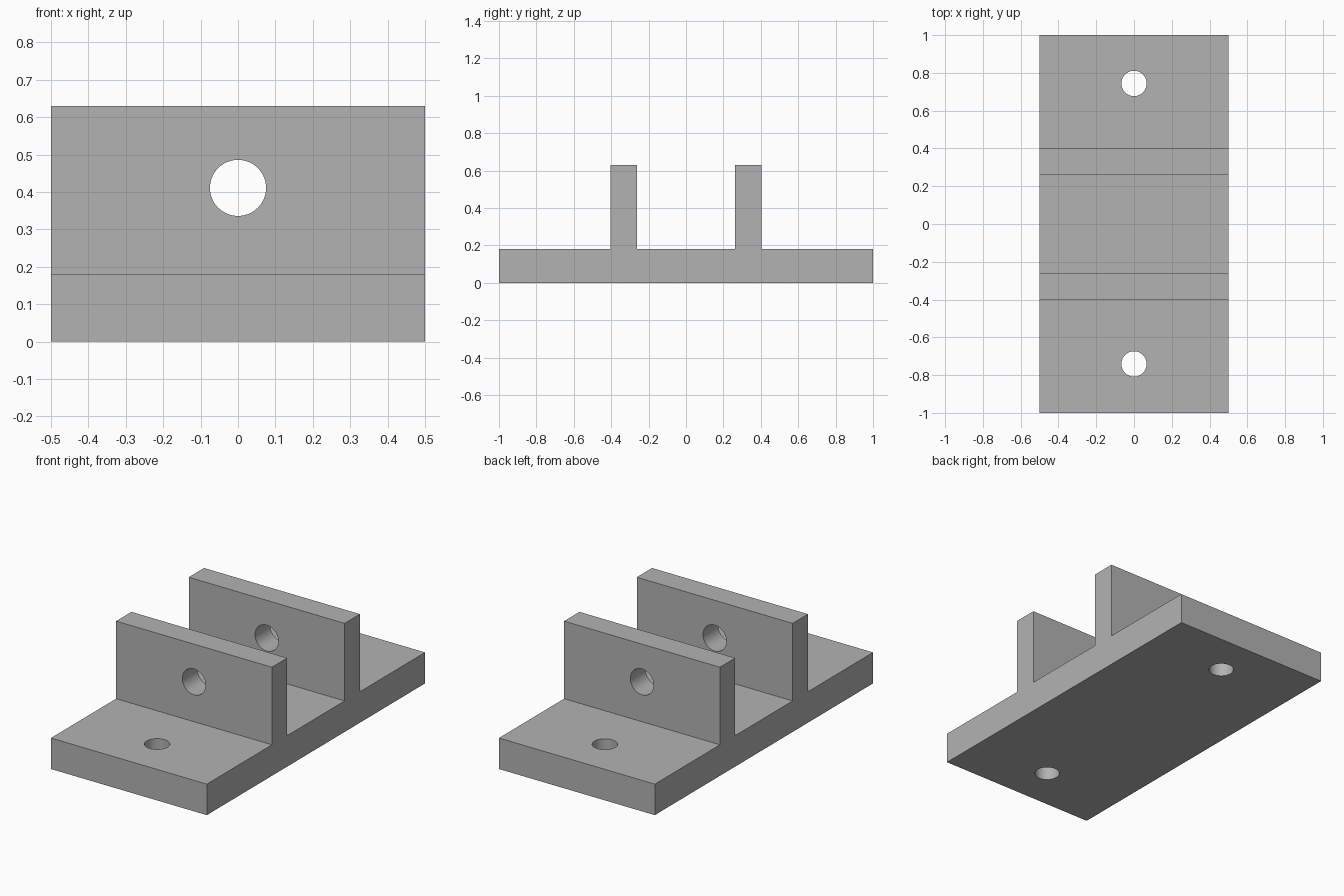
import bpy, bmesh, math

if "Cube" in bpy.data.objects:
    bpy.data.objects.remove(bpy.data.objects["Cube"])

grey = bpy.data.materials.new("plain grey")
grey.diffuse_color = (0.45, 0.45, 0.45, 1)
grey.use_nodes = True
grey.node_tree.nodes["Principled BSDF"].inputs["Base Color"].default_value = grey.diffuse_color

BASE_TOP, WALL_TOP, HALF_WIDTH = 0.18, 0.63, 0.5

# Bracket body: side profile (y, z) extruded across x
profile = [(-1, 0), (1, 0), (1, BASE_TOP),
           (0.403, BASE_TOP), (0.403, WALL_TOP), (0.263, WALL_TOP), (0.263, BASE_TOP),
           (-0.263, BASE_TOP), (-0.263, WALL_TOP), (-0.403, WALL_TOP), (-0.403, BASE_TOP),
           (-1, BASE_TOP)]
bm = bmesh.new()
face = bm.faces.new([bm.verts.new((-HALF_WIDTH, y, z)) for y, z in profile])
ext = bmesh.ops.extrude_face_region(bm, geom=[face])
bmesh.ops.translate(bm, vec=(2 * HALF_WIDTH, 0, 0),
                    verts=[g for g in ext["geom"] if isinstance(g, bmesh.types.BMVert)])
bmesh.ops.recalc_face_normals(bm, faces=bm.faces)
mesh = bpy.data.meshes.new("bracket")
bm.to_mesh(mesh)
bm.free()
mesh.materials.append(grey)
bracket = bpy.data.objects.new("bracket", mesh)
bpy.context.collection.objects.link(bracket)


def drill(radius, depth, location, rotation=(0, 0, 0)):
    """Cut a round through hole in the bracket."""
    bpy.ops.mesh.primitive_cylinder_add(vertices=64, radius=radius, depth=depth,
                                        location=location, rotation=rotation)
    cutter = bpy.context.object
    cutter.name = "hole_cutter"
    cutter.hide_render = True
    cutter.data.materials.append(grey)
    mod = bracket.modifiers.new("hole", 'BOOLEAN')
    mod.operation, mod.solver, mod.object = 'DIFFERENCE', 'EXACT', cutter
    bpy.ops.object.select_all(action='DESELECT')
    bracket.select_set(True)
    bpy.context.view_layer.objects.active = bracket
    bpy.ops.object.modifier_apply(modifier=mod.name)
    bpy.data.objects.remove(cutter, do_unlink=True)


# Pin hole through both upright walls
drill(0.075, 1.2, (0, 0, 0.411), (math.pi / 2, 0, 0))
# Bolt holes in the base
for y in (-0.741, 0.744):
    drill(0.067, 0.6, (0, y, 0.09))

bpy.ops.object.shade_smooth_by_angle(angle=math.radians(30))
